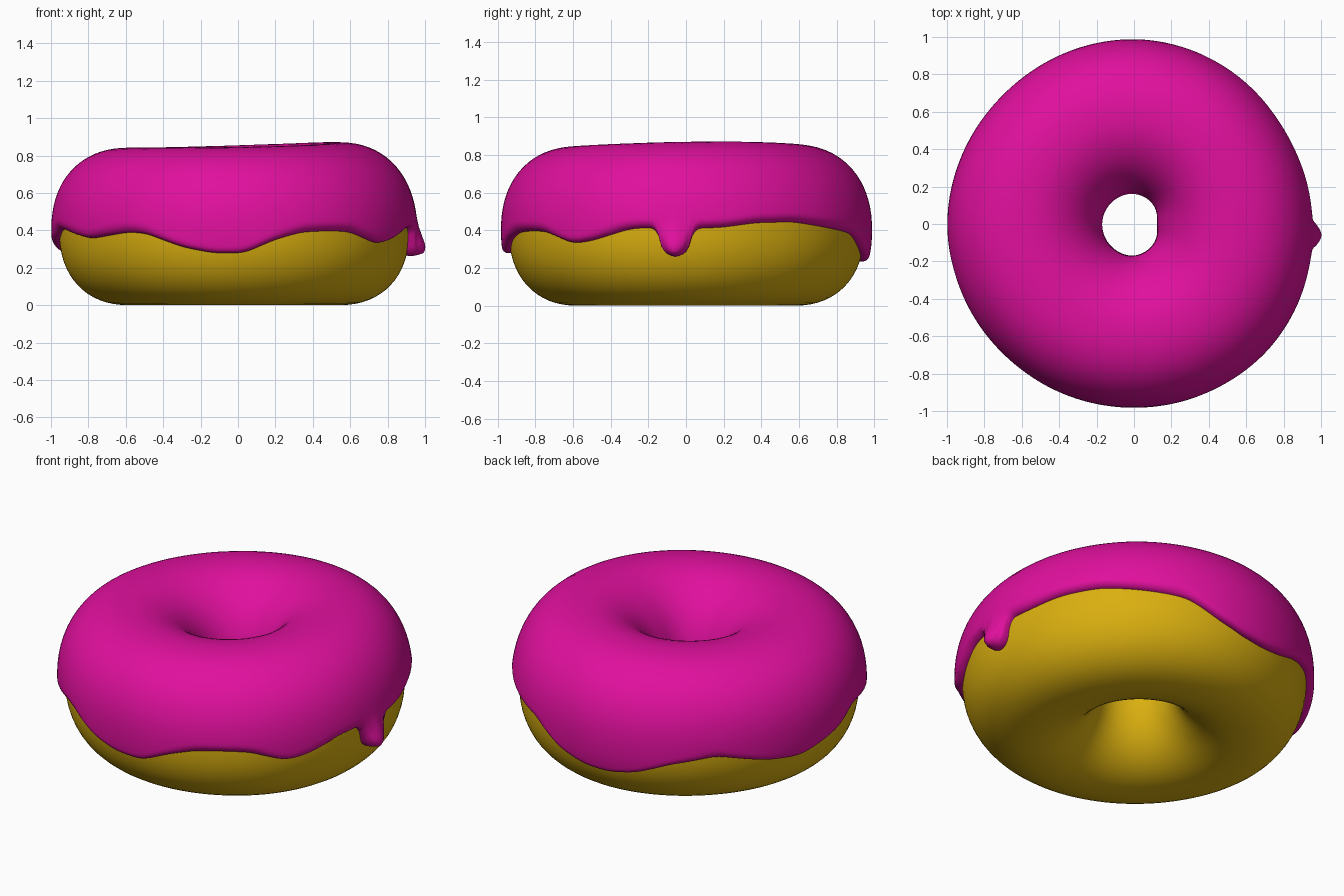
import bpy, bmesh, math

if "Cube" in bpy.data.objects:
    bpy.data.objects.remove(bpy.data.objects["Cube"])

N = 360          # columns around the ring, one per degree
B = 0.40         # half height of the dough
T = 0.042        # icing thickness


def around(keys, blur):
    """Closed curve through (degree, value) keys, softened; one value per degree."""
    keys = [(keys[-1][0] - 360, keys[-1][1])] + keys + [(keys[0][0] + 360, keys[0][1])]
    raw = []
    for d in range(N):
        for (a, va), (b, vb) in zip(keys, keys[1:]):
            if a <= d < b:
                raw.append(va + (vb - va) * (d - a) / (b - a))
                break
    for _ in range(2):
        raw = [sum(raw[(d + k) % N] for k in range(-blur, blur + 1)) / (2 * blur + 1)
               for d in range(N)]
    return raw


# outer radius, hole radius and icing hem height around the ring
outer = around([(0, .955), (30, .95), (60, .972), (90, .99), (135, .982), (180, 1.0),
                (225, .985), (270, .982), (315, .985), (345, .968)], 8)
inner = around([(0, .11), (45, .138), (90, .153), (180, .162), (270, .162), (315, .14)], 12)
hem = around([(3, .41), (12, .415), (24, .44), (38, .445), (51, .42), (68, .385), (80, .29),
              (90, .245), (99, .235), (108, .255), (120, .32), (135, .365), (153, .30),
              (165, .28), (182, .34), (193, .41), (205, .38), (215, .355), (232, .39),
              (239, .382), (252, .31), (262, .28), (272, .28), (282, .35), (291, .39),
              (301, .397), (309, .392), (321, .33), (328, .345), (342, .41), (352, .415)], 2)

# long drip on the right side
DRIP = -3.5


def from_drip(d):
    return (d - DRIP + 180) % 360 - 180


for d in range(N):
    x = abs(from_drip(d)) / 4.7
    if x < 1:
        hem[d] = .335 - .07 * math.sqrt(1 - x * x)
    elif x < 2.0:
        hem[d] -= .075 * (2.0 - x) ** 3


def spow(v, p):
    return math.copysign(abs(v) ** p, v)


def point(d, u, off):
    """Point on the ring cross-section at angle u, pushed outward by off."""
    ro, ri = outer[d] - T, inner[d] + T
    p = 2 / 2.25 if math.cos(u) > 0 else 2 / 2.05
    r = (ro + ri) / 2 + ((ro - ri) / 2 + off) * spow(math.cos(u), p)
    z = B + (B + off) * spow(math.sin(u), p)
    t = math.radians(d)
    return r * math.cos(t), r * math.sin(t), z


def build(name, columns, closed, color):
    bm = bmesh.new()
    grid = [[bm.verts.new(co) for co in col] for col in columns]
    rows = len(grid[0])
    for i in range(N):
        a, b = grid[i], grid[(i + 1) % N]
        for j in range(rows if closed else rows - 1):
            k = (j + 1) % rows
            bm.faces.new((a[j], b[j], b[k], a[k]))
    bmesh.ops.recalc_face_normals(bm, faces=bm.faces)
    for f in bm.faces:
        f.smooth = True
    me = bpy.data.meshes.new(name)
    bm.to_mesh(me)
    bm.free()
    mat = bpy.data.materials.new(name + "_color")
    mat.diffuse_color = color
    mat.use_nodes = True
    mat.node_tree.nodes["Principled BSDF"].inputs["Base Color"].default_value = mat.diffuse_color
    me.materials.append(mat)
    bpy.context.collection.objects.link(bpy.data.objects.new(name, me))


# dough ring
build("dough", [[point(d, 2 * math.pi * j / 64, 0) for j in range(64)] for d in range(N)],
      True, (.70, .43, .005, 1))

# icing sheet with a rounded hem
hem_u = []
for z in hem:
    s = (z - B) / B
    hem_u.append(math.asin(spow(s, 2.25 / 2)))
END = math.pi - .12
LIP = .035
steps = [0, .004, .012, .024, .04, .06, .085, .115, .15, .19, .24]

icing = []
for d in range(N):
    u0 = hem_u[d]
    us = [u0 + s for s in steps]
    us += [us[-1] + (END - us[-1]) * j / 36 for j in range(1, 37)]
    lump = .03 * ((1 + math.cos(math.radians(d - 18))) / 2) ** 2
    col = []
    for j, u in enumerate(us):
        # distance to the nearest point outside the icing
        dist = (END - u) * .4
        for k in range(-3, 4):
            drop = max(0, u - hem_u[(d + k) % N]) * .4
            dist = min(dist, math.hypot(k * .017, drop))
        q = min(1, dist / LIP)
        off = -.004 + (T + .004) * math.sqrt(max(0, 1 - (1 - q) ** 2))
        off += lump * max(0, math.sin(u)) ** 3 * q
        z = B + B * math.sin(u)
        if math.cos(u) > 0:
            off += .05 * q * math.exp(-((z - .335) / .06) ** 2 - (from_drip(d) / 4) ** 2)
        col.append(point(d, u, off))
    icing.append(col)
build("icing", icing, False, (.75, .005, .34, 1))
